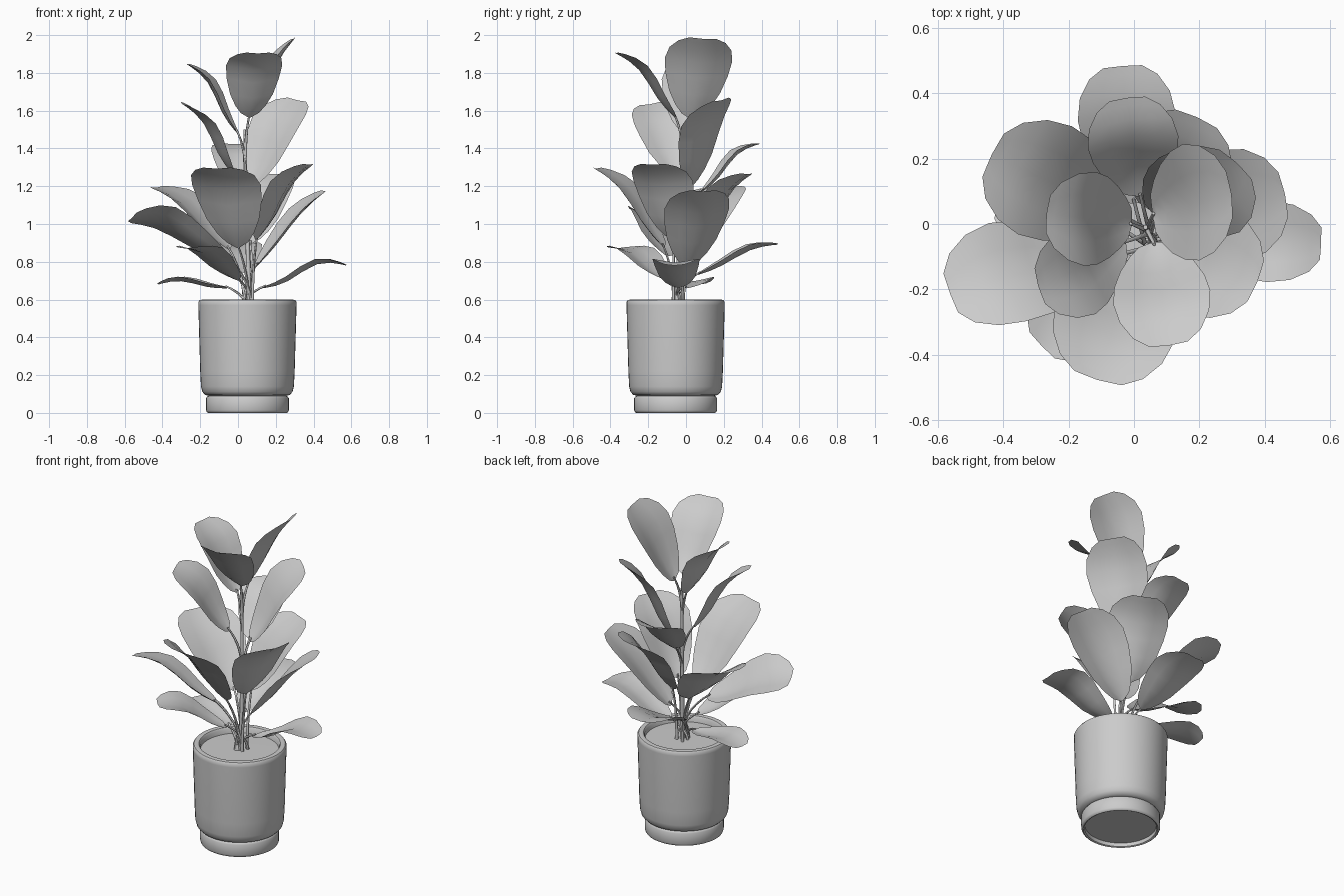
import bpy, bmesh, math, random
from mathutils import Vector

random.seed(4)
cube = bpy.data.objects.get("Cube")
if cube:
    bpy.data.objects.remove(cube, do_unlink=True)

# One plain grey for the whole model
grey = bpy.data.materials.new("plain_grey")
grey.use_nodes = True
colour = (0.6, 0.6, 0.6, 1)
grey.diffuse_color = colour
grey.node_tree.nodes["Principled BSDF"].inputs["Base Color"].default_value = colour

CENTRE = Vector((0.05, -0.055, 0))


def finish(name, bm, angle=40):
    mesh = bpy.data.meshes.new(name)
    bm.to_mesh(mesh)
    bm.free()
    obj = bpy.data.objects.new(name, mesh)
    bpy.context.collection.objects.link(obj)
    mesh.materials.append(grey)
    bpy.ops.object.select_all(action="DESELECT")
    obj.select_set(True)
    bpy.context.view_layer.objects.active = obj
    bpy.ops.object.shade_smooth_by_angle(angle=math.radians(angle))
    return obj


def lathe(name, profile, sides=48):
    """Spin a (radius, height) profile around the pot axis."""
    bm = bmesh.new()
    verts = [bm.verts.new(CENTRE + Vector((r, 0, z))) for r, z in profile]
    edges = [bm.edges.new(pair) for pair in zip(verts, verts[1:])]
    bmesh.ops.spin(bm, geom=verts + edges, cent=CENTRE, axis=(0, 0, 1),
                   angle=math.tau, steps=sides, use_duplicate=False)
    bmesh.ops.remove_doubles(bm, verts=bm.verts, dist=0.0005)
    bmesh.ops.recalc_face_normals(bm, faces=bm.faces)
    return finish(name, bm)


def bezier(a, b, c, t):
    return a * (1 - t) ** 2 + b * 2 * t * (1 - t) + c * t * t


def stalk(name, points, r0, r1, sides=6):
    """Tapered tube through the points."""
    bm = bmesh.new()
    rings = []
    last = len(points) - 1
    for i, p in enumerate(points):
        d = (points[min(i + 1, last)] - points[max(i - 1, 0)]).normalized()
        u = d.cross(Vector((0.3, 1, 0))).normalized()
        v = d.cross(u)
        r = r0 + (r1 - r0) * i / last
        angles = [math.tau * k / sides for k in range(sides)]
        rings.append([bm.verts.new(p + (u * math.cos(a) + v * math.sin(a)) * r)
                      for a in angles])
    for low, high in zip(rings, rings[1:]):
        for k in range(sides):
            n = (k + 1) % sides
            bm.faces.new((low[k], low[n], high[n], high[k]))
    bm.faces.new(rings[-1])
    bmesh.ops.recalc_face_normals(bm, faces=bm.faces)
    return finish(name, bm, 60)


# Leaf outline: position along the midrib and share of the half width
OUTLINE = [(0, .05), (.05, .32), (.15, .54), (.3, .76), (.5, .93),
           (.68, 1), (.83, .92), (.94, .7), (1, .4)]


def leaf(name, base, tip, width, bend=0.03, roll=0.0):
    base, tip = Vector(base), Vector(tip)
    along = tip - base
    side = along.cross(Vector((0, 0, 1))).normalized()
    up = side.cross(along).normalized()
    side, up = (side * math.cos(roll) + up * math.sin(roll),
                up * math.cos(roll) - side * math.sin(roll))
    bm = bmesh.new()
    rows = []
    for t, w in OUTLINE:
        # Shallow near the stalk, arched over towards the tip
        arch = bend * (math.sin(math.pi * t) - 0.8 * math.sin(math.tau * t))
        row = []
        for s in (-1, -.5, 0, .5, 1):
            # Blade folded up along the midrib, flatter at the tip
            fold = 0.27 * (1 - 0.6 * t ** 3) * width / 2
            lift = fold * w * abs(s) ** 1.15 - 0.01
            pos = base + along * t + up * (arch + lift) + side * (s * w * width / 2)
            row.append(bm.verts.new(pos))
        rows.append(row)
    for a, b in zip(rows, rows[1:]):
        for k in range(4):
            bm.faces.new((a[k], a[k + 1], b[k + 1], b[k]))
    return finish(name, bm, 60)


# Pot, its foot and the soil
lathe("pot", [(0, .095), (.205, .09), (.225, .096), (.239, .112), (.246, .14),
              (.25, .22), (.26, .57), (.26, .587), (.253, .597), (.24, .6),
              (.226, .597), (.219, .587), (.217, .54), (0, .54)])
lathe("pot_foot", [(0, .094), (.2, .093), (.213, .087), (.219, .078), (.219, .014),
                   (.215, .004), (.208, 0), (.2, .004), (.198, .025), (0, .025)])
lathe("soil", [(.218, .56), (0, .562)])

# Leaves: name, blade base, blade tip, width, arch, roll
LEAVES = [
    ("low_back_leaf", (0, .06, .74), (-.035, .48, .9), .3, .015, 0),
    ("low_left_leaf", (-.05, 0, .67), (-.42, .06, .69), .22, .015, 0),
    ("low_right_leaf", (.13, -.04, .67), (.57, -.06, .79), .25, .03, 0),
    ("low_front_leaf", (0, -.1, .71), (-.28, -.37, .88), .28, .02, 0),
    ("mid_left_leaf", (-.07, -.1, .84), (-.56, -.21, 1.04), .34, .025, -.36),
    ("mid_front_leaf", (0, -.11, .88), (-.11, -.47, 1.3), .38, .02, 0),
    ("mid_right_leaf", (.09, .01, .78), (.455, .09, 1.18), .35, .01, 0),
    ("mid_left_back_leaf", (-.04, .03, .87), (-.43, .21, 1.2), .37, .02, .05),
    ("mid_right_back_leaf", (.06, .03, .9), (.19, .32, 1.27), .35, .02, 0),
    ("mid_corner_leaf", (.09, -.06, .92), (.37, -.175, 1.32), .34, .02, 0),
    ("high_back_leaf", (.02, .08, 1.18), (-.02, .38, 1.43), .28, .02, 0),
    ("high_right_leaf", (.06, .02, 1.2), (.31, .18, 1.66), .34, .02, -.3),
    ("high_left_leaf", (-.02, -.05, 1.27), (-.285, -.19, 1.64), .29, .02, .25),
    ("top_left_leaf", (0, 0, 1.49), (-.26, .03, 1.85), .29, .02, 0),
    ("top_front_leaf", (.06, -.05, 1.57), (.105, -.365, 1.91), .3, .02, 0),
    ("top_right_leaf", (.05, .03, 1.56), (.29, .09, 1.985), .36, .01, .12),
]
STEM_TOP = Vector((.035, -.01, 1.5))
STEM_FOOT = Vector((.06, -.05, .55))
for name, base, tip, width, bend, roll in LEAVES:
    leaf(name, base, tip, width, bend, roll)
    end = Vector(base)
    if end.z > 1.1:   # branches off the main stem
        t = (end.z - .22 - STEM_FOOT.z) / (STEM_TOP.z - STEM_FOOT.z)
        start = STEM_FOOT.lerp(STEM_TOP, t)
    else:             # rises from the soil
        start = STEM_FOOT + Vector((random.uniform(-.04, .03),
                                    random.uniform(-.03, .04), 0))
    middle = Vector((start.x, start.y, start.z + (end.z - start.z) * .6))
    end += (Vector(tip) - end) * .04
    path = [bezier(start, middle, end, i / 7) for i in range(8)]
    stalk(name.replace("leaf", "stalk"), path, .009, .005)

# Main stem
stalk("main_stem", [STEM_FOOT.lerp(STEM_TOP, i / 6) for i in range(7)], .014, .007, 8)
